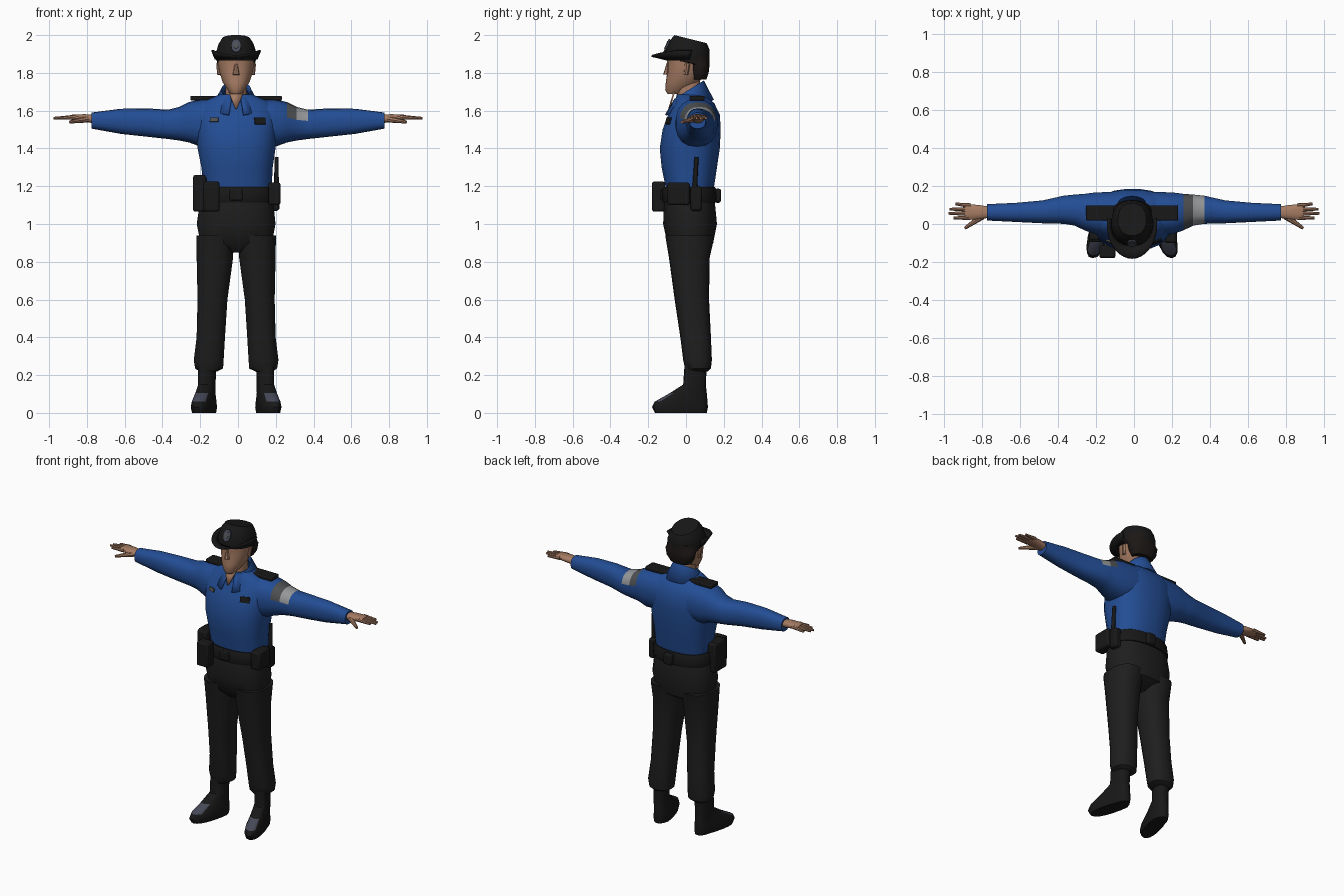
import bpy, bmesh, math
from mathutils import Vector, Matrix
from mathutils.bvhtree import BVHTree

if "Cube" in bpy.data.objects:
    bpy.data.objects.remove(bpy.data.objects["Cube"], do_unlink=True)

MID = -0.01          # centre line of the body
parts = []


def material(name, r, g, b):
    m = bpy.data.materials.new(name)
    m.use_nodes = True
    m.diffuse_color = (r, g, b, 1)
    bsdf = m.node_tree.nodes["Principled BSDF"]
    bsdf.inputs["Base Color"].default_value = (r, g, b, 1)
    bsdf.inputs["Roughness"].default_value = 0.8
    return m


blue = material("shirt blue", .017, .075, .30)
charcoal = material("trouser charcoal", .013, .013, .013)
black = material("gear black", .009, .009, .009)
hair_dark = material("hair dark", .012, .009, .008)
skin = material("skin", .38, .20, .125)
dark_grey = material("dark grey", .075, .08, .085)
light_grey = material("light grey", .30, .31, .32)
slate = material("slate", .06, .065, .095)


def finish(bm, name, *mats):
    bmesh.ops.recalc_face_normals(bm, faces=bm.faces)
    mesh = bpy.data.meshes.new(name)
    bm.to_mesh(mesh)
    bm.free()
    obj = bpy.data.objects.new(name, mesh)
    bpy.context.collection.objects.link(obj)
    for m in mats:
        mesh.materials.append(m)
    parts.append(obj)
    return obj


def loft(name, axis, rings, *mats, sides=18, power=2.4, warp=None):
    """Skin rounded rings given as (position, u min, u max, v min, v max)."""
    bm = bmesh.new()
    loops = []
    for t, u0, u1, v0, v1 in rings:
        loop = []
        for i in range(sides):
            a = math.tau * (i + .5) / sides
            c, s = math.cos(a), math.sin(a)
            u = (u0 + u1) / 2 + (u1 - u0) / 2 * math.copysign(abs(c) ** (2 / power), c)
            v = (v0 + v1) / 2 + (v1 - v0) / 2 * math.copysign(abs(s) ** (2 / power), s)
            co = Vector((u, v, t) if axis == "z" else (t, u, v))
            loop.append(bm.verts.new(warp(co) if warp else co))
        loops.append(loop)
    for a, b in zip(loops, loops[1:]):
        for i in range(sides):
            j = (i + 1) % sides
            bm.faces.new((a[i], a[j], b[j], b[i]))
    bm.faces.new(loops[0])
    bm.faces.new(loops[-1])
    return finish(bm, name, *mats)


def strip(name, rows, mat, thickness):
    """Skin an open grid of points and thicken it."""
    bm = bmesh.new()
    grid = [[bm.verts.new(p) for p in row] for row in rows]
    for a, b in zip(grid, grid[1:]):
        for i in range(len(a) - 1):
            bm.faces.new((a[i], a[i + 1], b[i + 1], b[i]))
    obj = finish(bm, name, mat)
    mod = obj.modifiers.new("thickness", "SOLIDIFY")
    mod.thickness, mod.offset = thickness, 0
    return obj


def rod(name, p, q, r1, r2, mat, sides=8):
    p, q = Vector(p), Vector(q)
    bm = bmesh.new()
    turn = (q - p).to_track_quat("Z", "Y").to_matrix().to_4x4()
    bmesh.ops.create_cone(bm, cap_ends=True, segments=sides, radius1=r1, radius2=r2,
                          depth=(q - p).length, matrix=Matrix.Translation((p + q) / 2) @ turn)
    return finish(bm, name, mat)


def box(name, centre, size, mat, bevel=.012):
    bm = bmesh.new()
    bmesh.ops.create_cube(bm, size=1, matrix=Matrix.Translation(centre) @ Matrix.Diagonal((*size, 1)))
    obj = finish(bm, name, mat)
    mod = obj.modifiers.new("bevel", "BEVEL")
    mod.width, mod.segments = bevel, 2
    return obj


def badge(name, target, x, z, w, h, mat, sides):
    """Thin plate laid on the front of a part."""
    me = target.data
    tree = BVHTree.FromPolygons([v.co for v in me.vertices], [p.vertices[:] for p in me.polygons])
    loc, normal, _, _ = tree.ray_cast(Vector((x, -1, z)), Vector((0, 1, 0)))
    bm = bmesh.new()
    bmesh.ops.create_cone(bm, cap_ends=True, segments=sides, radius1=1, radius2=1, depth=.009)
    if sides == 4:
        bmesh.ops.rotate(bm, verts=bm.verts, matrix=Matrix.Rotation(math.pi / 4, 3, "Z"))
    bmesh.ops.scale(bm, verts=bm.verts, vec=(w, h, 1))
    turn = normal.to_track_quat("Z", "Y").to_matrix().to_4x4()
    bm.transform(Matrix.Translation(loc + normal * .004) @ turn)
    return finish(bm, name, mat)


def mirror(obj, centre=MID):
    bm = bmesh.new()
    bm.from_mesh(obj.data)
    for v in bm.verts:
        v.co.x = 2 * centre - v.co.x
    twin = finish(bm, obj.name.replace("left", "right"), *obj.data.materials)
    for m in obj.modifiers:
        mod = twin.modifiers.new(m.name, m.type)
        mod.width, mod.segments = m.width, m.segments


def paint(obj, slot, rule):
    for p in obj.data.polygons:
        if rule(p.center, p.normal):
            p.material_index = slot


# Shirt and trousers
torso = loft("shirt_body", "z", [
    (1.15, -.18, .175, -.105, .14), (1.2, -.185, .18, -.11, .15), (1.3, -.195, .185, -.13, .165),
    (1.4, -.215, .2, -.14, .18), (1.5, -.225, .21, -.125, .185), (1.58, -.23, .215, -.095, .18),
    (1.64, -.2, .185, -.06, .15), (1.685, -.1, .08, -.05, .1)], blue, sides=24)
loft("trouser_seat", "z", [
    (.85, -.07, .05, -.05, .07), (.9, -.2, .18, -.1, .145), (1.0, -.22, .2, -.122, .165),
    (1.1, -.205, .19, -.118, .155), (1.17, -.185, .18, -.108, .145)], charcoal, sides=24)
leg = loft("left_trouser_leg", "z", [
    (.94, .0, .202, -.11, .152), (.82, .005, .2, -.09, .125), (.6, .035, .195, -.06, .122),
    (.4, .048, .2, -.03, .132), (.28, .055, .215, -.015, .137), (.235, .058, .208, -.005, .132),
    (.22, .09, .185, .0, .115)], charcoal)
mirror(leg)

# Boots, toes turned outwards
boot = loft("left_boot", "z", [
    (0, .09, .19, -.165, .11), (.03, .085, .195, -.18, .116), (.06, .088, .192, -.165, .114),
    (.105, .095, .188, -.085, .11), (.15, .098, .186, -.015, .105), (.25, .095, .188, -.008, .11)],
    black, slate, warp=lambda p: Vector((p.x - min(p.y - .05, 0) * .25, p.y, p.z)))
paint(boot, 1, lambda c, n: .06 < c.z < .105 and n.y < -.3 and n.z > .5)
mirror(boot)

# Sleeves, with a two-tone band on the left one
arm = loft("left_sleeve", "x", [
    (.08, -.06, .17, 1.42, 1.665), (.2, -.055, .168, 1.41, 1.66), (.26, -.035, .16, 1.432, 1.645),
    (.31, -.01, .156, 1.442, 1.62), (.37, .0, .15, 1.45, 1.605), (.48, .003, .125, 1.462, 1.612),
    (.62, .01, .112, 1.477, 1.61), (.775, .018, .105, 1.505, 1.59)], blue, dark_grey, light_grey)
mirror(arm, 0)
paint(arm, 1, lambda c, n: .26 < c.x < .31 and n.z > .1)
paint(arm, 2, lambda c, n: .31 < c.x < .37 and n.z > .1)

# Hands
hand = loft("left_palm", "x", [
    (.76, .032, .092, 1.532, 1.578), (.81, .025, .1, 1.54, 1.582), (.87, .022, .106, 1.55, 1.58),
    (.89, .028, .1, 1.553, 1.577)], skin, sides=12)
mirror(hand, 0)
for finger, root, tip, reach in (("index", .033, .032, .95), ("middle", .055, .056, .977),
                                 ("ring", .077, .078, .97), ("little", .096, .106, .94)):
    mirror(rod("left_%s_finger" % finger, (.86, root, 1.565), (reach, tip, 1.56), .013, .007, skin), 0)
mirror(rod("left_thumb", (.8, .04, 1.555), (.89, -.022, 1.54), .018, .008, skin), 0)

# Neck, head and hair
loft("neck", "z", [(1.6, -.07, .05, -.05, .075), (1.76, -.065, .045, -.045, .075)], skin)
loft("head", "z", [
    (1.688, -.038, .018, -.098, -.03), (1.71, -.055, .035, -.11, .02), (1.75, -.082, .062, -.107, .07),
    (1.8, -.098, .078, -.1, .1), (1.85, -.107, .087, -.1, .115), (1.91, -.107, .087, -.105, .12)],
    skin, power=2.2)
rod("nose", (MID, -.095, 1.855), (MID, -.103, 1.79), .006, .018, skin)
ear = rod("left_ear", (.078, .0, 1.79), (.08, .008, 1.85), .012, .016, skin)
mirror(ear)
loft("hair", "z", [
    (1.765, -.08, .06, .025, .108), (1.8, -.104, .084, .018, .12), (1.845, -.112, .092, .01, .125),
    (1.86, -.113, .093, -.075, .125), (1.9, -.113, .093, -.08, .125)], hair_dark)

# Collar and open neck
turns = [math.radians(18 + 324 * i / 20) for i in range(21)]


def collar_row(rx, ry, low, rise):
    return [(MID + rx * math.sin(a), .015 - ry * math.cos(a), low + rise * (1 - math.cos(a)) / 2)
            for a in turns]


strip("collar", [collar_row(.068, .07, 1.64, .09), collar_row(.078, .08, 1.655, .1),
                 collar_row(.125, .128, 1.575, .08)], blue, .01)
strip("open_neck", [[(MID - .04, -.062, 1.7), (MID + .04, -.062, 1.7)],
                    [(MID - .004, -.09, 1.61), (MID + .004, -.09, 1.61)]], skin, .008)

# Cap: sloping crown, visor curling up at the sides, oval badge
crown = loft("cap_crown", "z", [
    (1.865, -.117, .097, -.11, .125), (1.9, -.12, .1, -.116, .126), (1.97, -.103, .083, -.087, .125),
    (2.0, -.085, .065, -.062, .11)], black, sides=24, power=2.2,
    warp=lambda p: Vector((p.x, p.y, p.z - max(p.y + .06, 0) * .25 if p.z > 1.94 else p.z)))
fan = [math.radians(-100 + 200 * i / 20) for i in range(21)]
strip("cap_visor",
      [[(MID + .108 * math.sin(a), -.108 * math.cos(a), 1.872) for a in fan],
       [(MID + .128 * math.sin(a), -.182 * math.cos(a), 1.89 + .03 * math.sin(a) ** 2) for a in fan]],
      black, .01)
badge("cap_badge", crown, MID, 1.942, .027, .038, slate, 12)
badge("cap_badge_centre", crown, MID, 1.945, .014, .022, dark_grey, 8).location.y = -.003

# Shoulder boards and chest patches
mirror(box("left_shoulder_board", (.15, .058, 1.666), (.165, .08, .024), black, .006))
badge("left_chest_patch", torso, .115, 1.545, .042, .026, black, 4)
badge("right_chest_patch", torso, -.125, 1.55, .032, .016, dark_grey, 4)

# Belt and the gear hung on it
loft("belt", "z", [(1.115, -.203, .19, -.124, .162), (1.125, -.207, .195, -.128, .165),
                   (1.185, -.198, .192, -.125, .16), (1.195, -.19, .185, -.118, .155)], black, sides=24)
for name, centre, size in (
        ("belt_buckle", (MID, -.128, 1.155), (.07, .015, .06)),
        ("right_holster", (-.203, -.03, 1.16), (.07, .13, .19)),
        ("right_holster_flap", (-.205, -.04, 1.23), (.065, .09, .06)),
        ("right_front_pouch", (-.14, -.145, 1.145), (.085, .07, .16)),
        ("left_side_pouch", (.193, -.04, 1.16), (.065, .12, .12)),
        ("left_rear_pouch", (.193, .055, 1.135), (.05, .06, .13)),
        ("back_pouch", (.01, .168, 1.15), (.06, .035, .075))):
    box(name, centre, size, black)
rod("left_baton", (.205, .04, 1.08), (.203, .056, 1.355), .014, .011, black, 10)

# Smooth shading with sharp creases kept
bpy.ops.object.select_all(action="DESELECT")
for obj in parts:
    obj.select_set(True)
bpy.context.view_layer.objects.active = parts[0]
bpy.ops.object.shade_smooth_by_angle(angle=math.radians(40))
